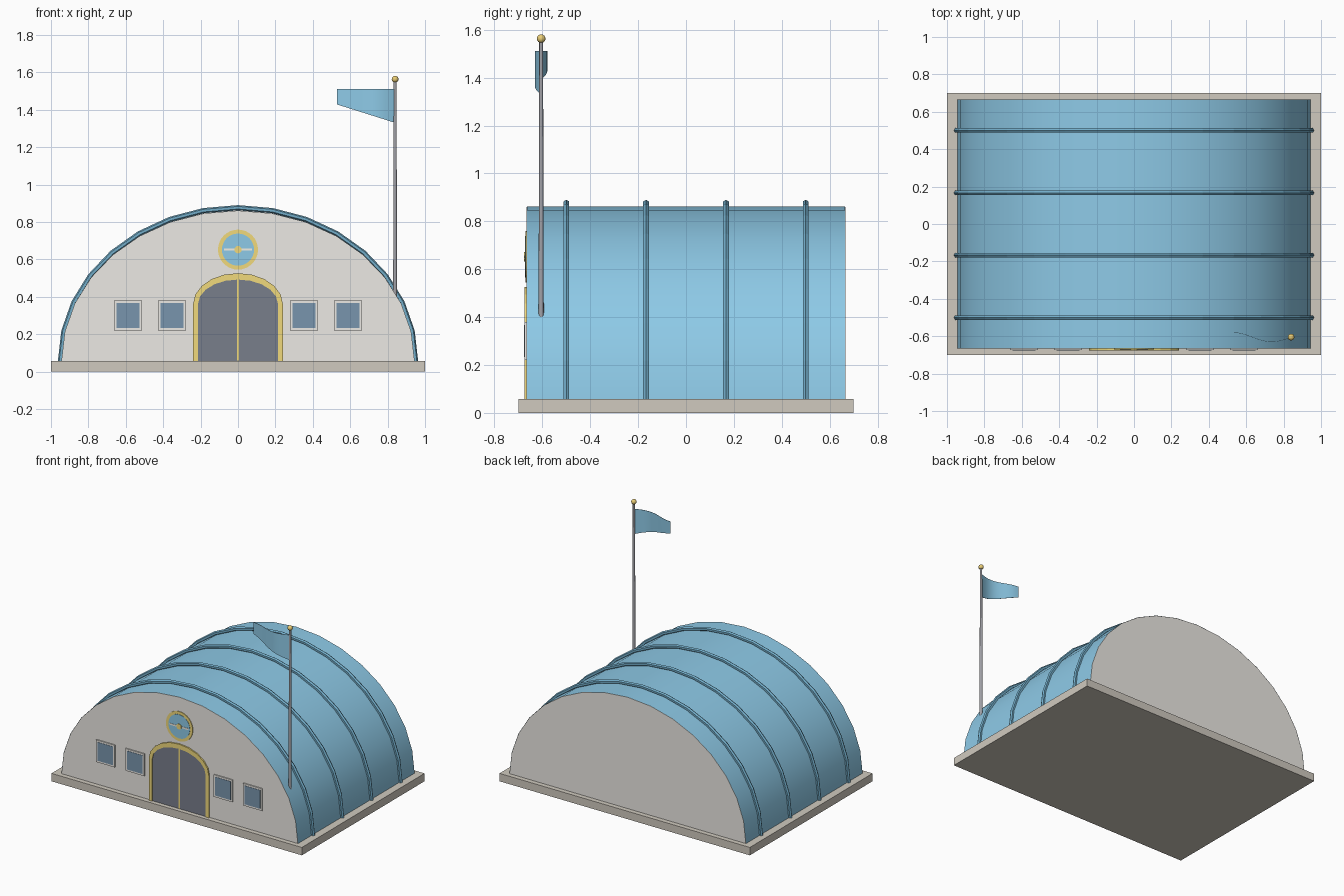
import bpy, bmesh, math

if "Cube" in bpy.data.objects:
    bpy.data.objects.remove(bpy.data.objects["Cube"])

COLORS = {
    "blue": (0.27, 0.59, 0.80), "rib_blue": (0.17, 0.42, 0.59),
    "wall": (0.84, 0.82, 0.78), "stone": (0.63, 0.59, 0.52),
    "yellow": (0.88, 0.70, 0.20), "dark": (0.19, 0.21, 0.26),
    "glass": (0.19, 0.30, 0.42), "steel": (0.36, 0.36, 0.39),
    "cream": (0.90, 0.87, 0.78), "gold": (0.82, 0.61, 0.18),
}
MATS = {}
for key, c in COLORS.items():
    MATS[key] = bpy.data.materials.new(key)
    MATS[key].diffuse_color = (*c, 1)


def finish(name, bm, color, smooth=0):
    bmesh.ops.recalc_face_normals(bm, faces=bm.faces)
    me = bpy.data.meshes.new(name)
    bm.to_mesh(me)
    bm.free()
    ob = bpy.data.objects.new(name, me)
    bpy.context.collection.objects.link(ob)
    me.materials.append(MATS[color])
    if smooth:
        bpy.ops.object.select_all(action='DESELECT')
        ob.select_set(True)
        bpy.context.view_layer.objects.active = ob
        bpy.ops.object.shade_smooth_by_angle(angle=math.radians(smooth))
    return ob


def prism(name, pts, y0, y1, color, caps=True, closed=True, smooth=0):
    """Extrude an (x, z) outline from y0 to y1."""
    bm = bmesh.new()
    a = [bm.verts.new((x, y0, z)) for x, z in pts]
    b = [bm.verts.new((x, y1, z)) for x, z in pts]
    n = len(pts)
    for i in range(n if closed else n - 1):
        j = (i + 1) % n
        bm.faces.new((a[i], a[j], b[j], b[i]))
    if caps:
        bm.faces.new(a)
        bm.faces.new(b[::-1])
    return finish(name, bm, color, smooth)


def rect(cx, cz, hx, hz):
    return [(cx - hx, cz - hz), (cx + hx, cz - hz), (cx + hx, cz + hz), (cx - hx, cz + hz)]


def arc(rx, rz, cz, n, full=False):
    span = 2 * math.pi if full else math.pi
    return [(rx * math.cos(span * i / n), cz + rz * math.sin(span * i / n))
            for i in range(n if full else n + 1)]


BASE, FRONT = 0.057, -0.665

# base slab
prism("base_slab", rect(0, BASE / 2, 1.0, BASE / 2), -0.7, 0.7, "stone")

# vaulted roof and end walls
prism("roof", arc(0.945, 0.805, BASE, 16), FRONT, -FRONT, "blue",
      caps=False, closed=False, smooth=30)
for name, y in (("front_wall", FRONT), ("back_wall", -FRONT - 0.02)):
    prism(name, arc(0.944, 0.804, BASE, 16), y - 0.0005, y + 0.0205, "wall")

# roof ribs: hexagonal tube swept along the arch
for k in range(4):
    y = -0.5 + k / 3
    bm = bmesh.new()
    rings = []
    for i in range(17):
        t = math.pi * i / 16
        ring = []
        for s in range(6):
            q = math.pi * s / 3
            r = 0.014 * math.cos(q)
            ring.append(bm.verts.new(((0.949 + r) * math.cos(t), y + 0.014 * math.sin(q),
                                      BASE + (0.819 + r) * math.sin(t))))
        rings.append(ring)
    for r0, r1 in zip(rings, rings[1:]):
        for s in range(6):
            u = (s + 1) % 6
            bm.faces.new((r0[s], r0[u], r1[u], r1[s]))
    bm.faces.new(rings[0])
    bm.faces.new(rings[-1])
    finish(f"roof_rib_{k + 1}", bm, "rib_blue")


# arched double door with frame
def door_outline(rx, rz):
    return [(rx, BASE)] + arc(rx, rz, 0.36, 10) + [(-rx, BASE)]


prism("door", door_outline(0.216, 0.134), FRONT - 0.004, FRONT + 0.01, "dark")
prism("door_frame", door_outline(0.24, 0.166) + door_outline(0.214, 0.132)[::-1],
      FRONT - 0.010, FRONT + 0.01, "yellow")
prism("door_seam", rect(0, 0.275, 0.005, 0.217), FRONT - 0.006, FRONT, "yellow")

# round emblem above the door
prism("round_rim", arc(0.107, 0.107, 0.652, 32, True), FRONT - 0.005, FRONT + 0.01, "yellow")
prism("round_panel", arc(0.086, 0.086, 0.652, 32, True), FRONT - 0.007, FRONT, "blue")
prism("round_bar", rect(0, 0.652, 0.075, 0.006), FRONT - 0.009, FRONT, "cream")
prism("round_hub", arc(0.02, 0.02, 0.652, 12, True), FRONT - 0.011, FRONT, "yellow")

# windows
for i, x in enumerate((-0.588, -0.353, 0.353, 0.588)):
    prism(f"window_frame_{i + 1}", rect(x, 0.30, 0.075, 0.08), FRONT - 0.009, FRONT + 0.005, "wall")
    prism(f"window_pane_{i + 1}", rect(x, 0.30, 0.062, 0.067), FRONT - 0.011, FRONT, "glass")

# flagpole and finial
PX, PY = 0.84, -0.605
bm = bmesh.new()
bmesh.ops.create_cone(bm, cap_ends=True, segments=10, radius1=0.011, radius2=0.008, depth=1.16)
bmesh.ops.translate(bm, verts=bm.verts, vec=(PX, PY, 0.97))
finish("flagpole", bm, "steel", 40)
bm = bmesh.new()
bmesh.ops.create_uvsphere(bm, u_segments=12, v_segments=8, radius=0.018)
bmesh.ops.translate(bm, verts=bm.verts, vec=(PX, PY, 1.563))
finish("pole_finial", bm, "gold", 60)

# waving tapered flag
bm = bmesh.new()
cols = []
for i in range(13):
    t = i / 12
    x, y = PX - 0.31 * t, PY - 0.025 * math.sin(1.5 * math.pi * t)
    cols.append([bm.verts.new((x, y + d, z)) for z in (1.33 + 0.098 * t, 1.512)
                 for d in (-0.001, 0.001)])
for a, b in zip(cols, cols[1:]):
    for p, q in ((0, 1), (1, 3), (3, 2), (2, 0)):
        bm.faces.new((a[p], a[q], b[q], b[p]))
for c in (cols[0], cols[-1]):
    bm.faces.new((c[0], c[1], c[3], c[2]))
finish("flag", bm, "blue", 40)

for m in bpy.data.materials:
    if m.users and not m.is_grease_pencil:
        m.use_nodes = True
        m.node_tree.nodes["Principled BSDF"].inputs["Base Color"].default_value = m.diffuse_color
